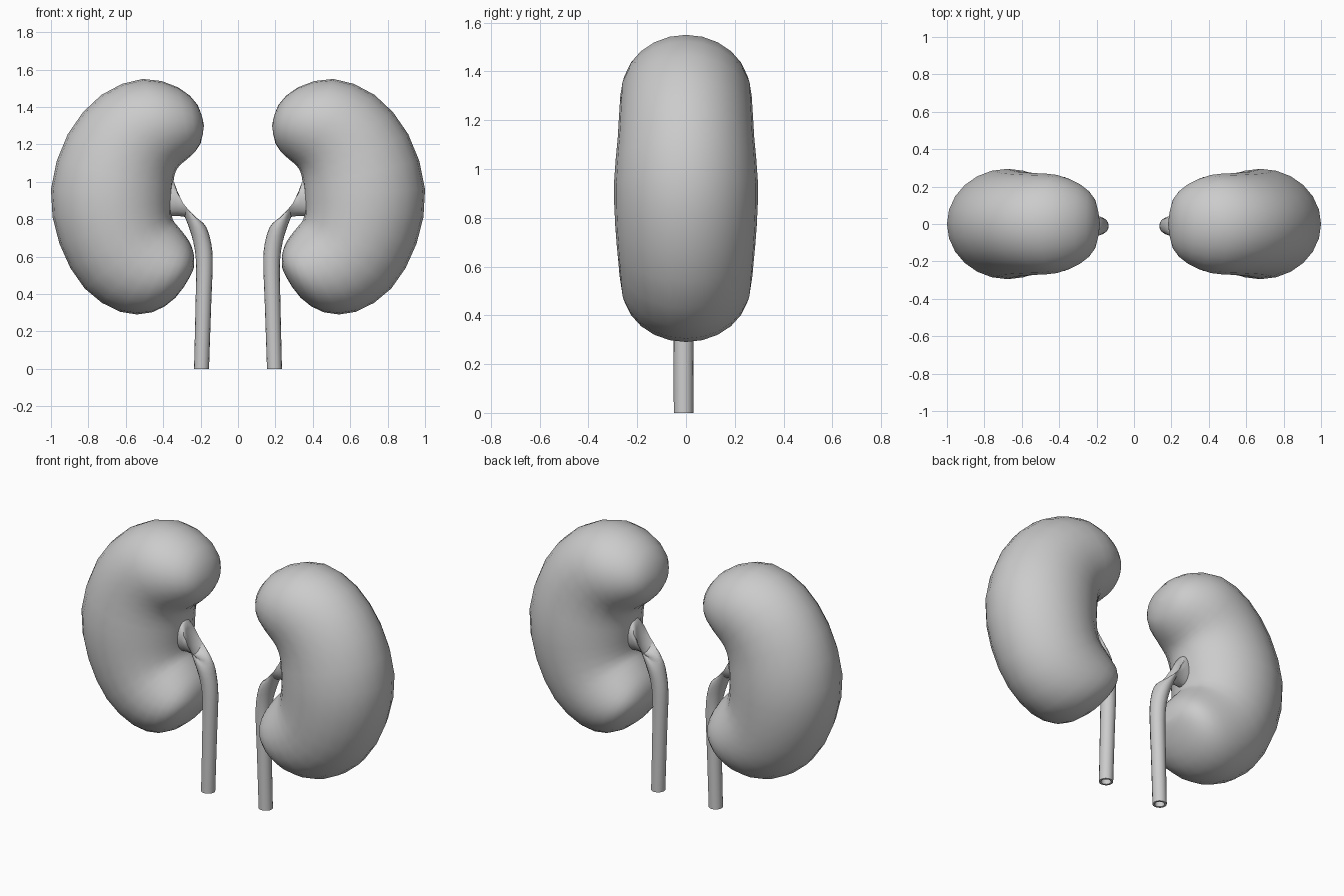
import bpy, bmesh
from math import cos, sin, pi
from mathutils import Vector

if "Cube" in bpy.data.objects:
    bpy.data.objects.remove(bpy.data.objects["Cube"])


def spline(rows, steps):
    # Catmull-Rom interpolation of rows of numbers
    out = []
    for i in range(len(rows) - 1):
        a, b, c, d = [Vector(rows[min(max(i + k, 0), len(rows) - 1)]) for k in (-1, 0, 1, 2)]
        for s in range(steps):
            t = s / steps
            out.append(0.5 * (2 * b + (c - a) * t + (2 * a - 5 * b + 4 * c - d) * t * t
                              + (3 * b - a - 3 * c + d) * t ** 3))
    return out + [Vector(rows[-1])]


def loft(name, rings, side):
    # skin a list of equal rings; both ends are capped
    bm = bmesh.new()
    vs = [[bm.verts.new((side * p[0], p[1], p[2])) for p in r] for r in rings]
    n = len(vs[0])
    for a, b in zip(vs, vs[1:]):
        for j in range(n):
            k = (j + 1) % n
            bm.faces.new((a[j], a[k], b[k], b[j]))
    bm.faces.new(vs[0])
    bm.faces.new(vs[-1])
    bmesh.ops.remove_doubles(bm, verts=bm.verts, dist=0.0005)
    bmesh.ops.recalc_face_normals(bm, faces=bm.faces)
    me = bpy.data.meshes.new(name)
    bm.to_mesh(me)
    bm.free()
    ob = bpy.data.objects.new(name, me)
    bpy.context.collection.objects.link(ob)
    bpy.ops.object.select_all(action='DESELECT')
    ob.select_set(True)
    bpy.context.view_layer.objects.active = ob
    bpy.ops.object.shade_smooth_by_angle(angle=pi / 4)
    return ob


# kidney sections: outer x, z, inner x, z, half depth in y
sections = [
    (.183, 1.305, .183, 1.295, .01), (.215, 1.41, .20, 1.205, .13),
    (.32, 1.505, .25, 1.14, .21), (.51, 1.55, .31, 1.09, .262),
    (.73, 1.465, .335, 1.05, .272), (.91, 1.255, .345, 1.0, .28),
    (1.0, .96, .35, .93, .295), (.955, .67, .355, .86, .29),
    (.82, .43, .35, .80, .277), (.63, .305, .32, .76, .268),
    (.46, .302, .28, .71, .25), (.335, .38, .25, .66, .205),
    (.258, .49, .235, .605, .12), (.235, .545, .235, .555, .01)]

# ureter sections: x, z, axis tilt as direction across the tube, radius
path = [(.37, .915, .1, 1, .10), (.315, .905, .25, .9, .095),
        (.245, .82, .75, .5, .07), (.2, .71, .95, .25, .053),
        (.18, .58, 1, .03, .045), (.185, .35, 1, 0, .042), (.195, 0, 1, 0, .04)]


def oval(cx, cz, ux, uz, hy, n, y0=0.0):
    return [(cx + ux * cos(2 * pi * j / n), y0 + hy * sin(2 * pi * j / n),
             cz + uz * cos(2 * pi * j / n)) for j in range(n)]


for side, label in ((1, "right"), (-1, "left")):
    rings = [oval((a + c) / 2, (b + d) / 2, (a - c) / 2, (b - d) / 2, h, 24)
             for a, b, c, d, h in spline(sections, 2)]
    loft(label + "_kidney", rings, side)

    tube = []
    for x, z, ux, uz, r in spline(path, 3):
        u = Vector((ux, uz)).normalized() * r
        tube.append(oval(x, z, u.x, u.y, min(r, .06), 16, -.01))
    # hollow lower end
    tube += [oval(.195, 0, .028, 0, .028, 16, -.01), oval(.192, .12, .028, 0, .028, 16, -.01)]
    loft(label + "_ureter", tube, side)
